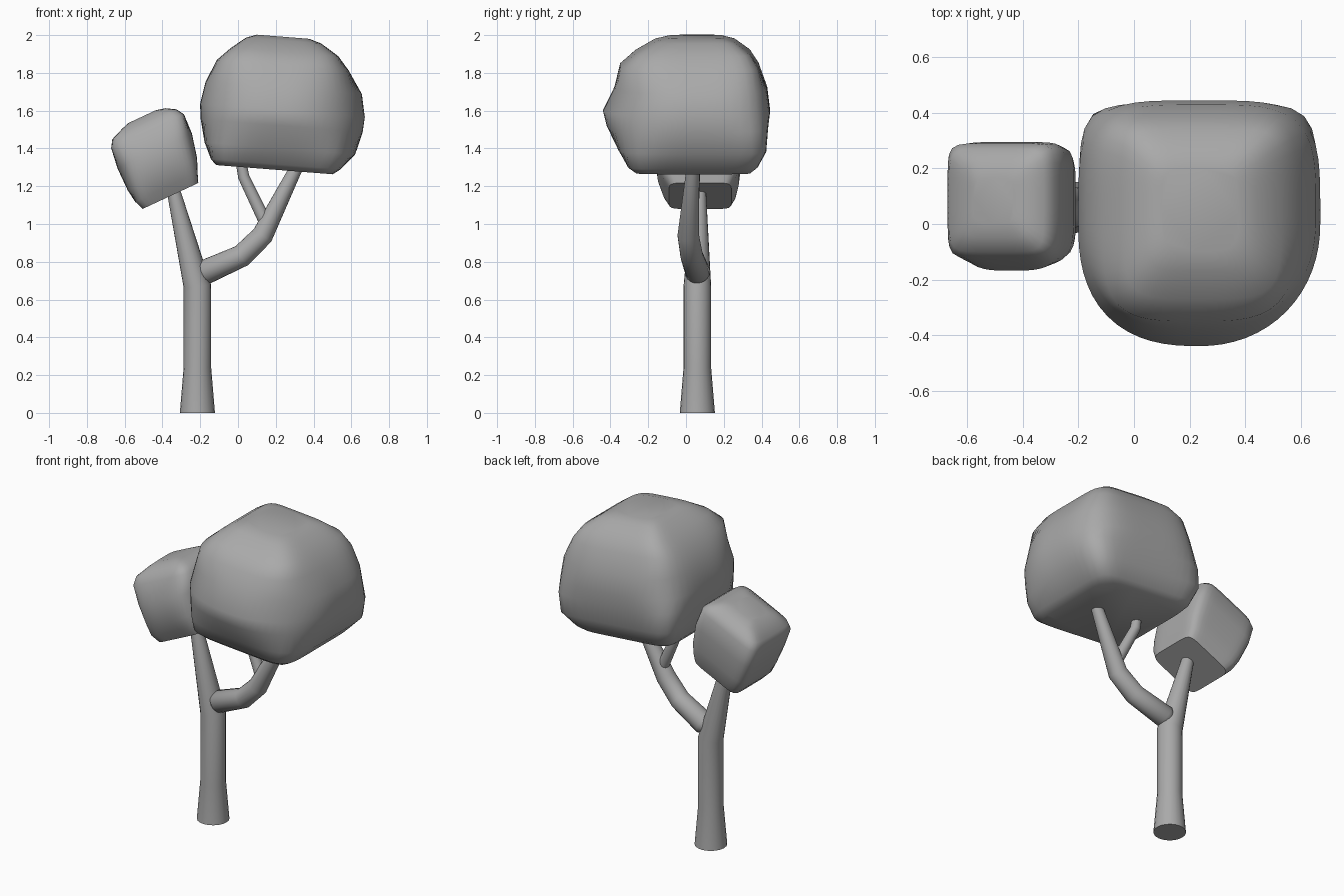
import bpy, bmesh, math
from mathutils import Vector, Matrix

cube = bpy.data.objects.get("Cube")
if cube:
    bpy.data.objects.remove(cube, do_unlink=True)

grey = bpy.data.materials.new("plain grey")
grey.use_nodes = True
colour = (0.4, 0.4, 0.4, 1)
grey.diffuse_color = colour
grey.node_tree.nodes["Principled BSDF"].inputs["Base Color"].default_value = colour


def finish(name, bm, angle):
    bmesh.ops.recalc_face_normals(bm, faces=bm.faces)
    mesh = bpy.data.meshes.new(name)
    bm.to_mesh(mesh)
    bm.free()
    mesh.materials.append(grey)
    obj = bpy.data.objects.new(name, mesh)
    bpy.context.collection.objects.link(obj)
    bpy.ops.object.select_all(action="DESELECT")
    obj.select_set(True)
    bpy.context.view_layer.objects.active = obj
    bpy.ops.object.shade_smooth_by_angle(angle=math.radians(angle))


def skin(bm, rings):
    """Join rings of points with quads and close both ends."""
    loops = [[bm.verts.new(p) for p in ring] for ring in rings]
    n = len(loops[0])
    for a, b in zip(loops, loops[1:]):
        for i in range(n):
            j = (i + 1) % n
            bm.faces.new((a[i], a[j], b[j], b[i]))
    bm.faces.new(loops[0][::-1])
    bm.faces.new(loops[-1])


def limb(name, path, sides=20):
    """Round tapered limb through (x, y, z, radius) points, mitred at bends."""
    pts = [Vector(p[:3]) for p in path]
    rings = []
    for i, p in enumerate(pts):
        before = (p - pts[i - 1]).normalized() if i else None
        after = (pts[i + 1] - p).normalized() if i < len(pts) - 1 else None
        tangent = ((before or after) + (after or before)).normalized()
        side = Vector((0, 1, 0)).cross(tangent).normalized()
        other = tangent.cross(side)
        angles = [math.tau * k / sides for k in range(sides)]
        rings.append([p + path[i][3] * (side * math.cos(a) + other * math.sin(a))
                      for a in angles])
    bm = bmesh.new()
    skin(bm, rings)
    finish(name, bm, 45)


def canopy(name, centre, tilt, rows, sides=64):
    """Rounded block, tilted about y, from rows of (z, left, right, front, back,
    then squareness of the front left, front right and back corners)."""
    rings = []
    for z, x0, x1, y0, y1, front_left, front_right, rear in rows:
        ring = []
        for k in range(sides):
            a = math.tau * k / sides
            c, s = math.cos(a), math.sin(a)
            n = rear if s > 0 else front_right if c > 0 else front_left
            r = (abs(c) ** n + abs(s) ** n) ** (-1 / n)
            ring.append(Vector(((x0 + x1) / 2 + r * c * (x1 - x0) / 2,
                                (y0 + y1) / 2 + r * s * (y1 - y0) / 2, z)))
        rings.append(ring)
    bm = bmesh.new()
    skin(bm, rings)
    place = Matrix.Translation(centre) @ Matrix.Rotation(math.radians(tilt), 4, "Y")
    bm.transform(place)
    finish(name, bm, 50)


# Trunk, flared at the foot and leaning into the small canopy
limb("trunk", [(-.215, .06, 0, .093), (-.215, .06, .24, .073),
               (-.215, .06, .67, .073), (-.34, .07, 1.17, .036),
               (-.37, .07, 1.28, .03)])

# Bent side branch and its twig
limb("branch", [(-.2, .065, .73, .045), (-.175, .062, .745, .066),
                (.02, .03, .832, .06), (.13, .012, .94, .057),
                (.295, .035, 1.27, .036), (.35, .04, 1.38, .03)])
limb("twig", [(.145, .02, 1.01, .034), (.03, .045, 1.25, .03), (.01, .045, 1.36, .027)])

# Large canopy
canopy("large_canopy", (.24, 0, 1.63), 4.5, [
    (-.345, -.33, .29, -.27, .345, 7, 8, 9),
    (-.315, -.36, .33, -.31, .38, 7, 7, 9),
    (-.23, -.40, .40, -.36, .425, 4, 3.5, 9),
    (-.11, -.43, .43, -.42, .435, 2.7, 2.3, 6),
    (-.03, -.44, .435, -.44, .445, 2.5, 2.1, 4.2),
    (.09, -.42, .41, -.38, .43, 2.9, 2.3, 4),
    (.21, -.37, .33, -.35, .385, 4, 3.4, 6),
    (.28, -.30, .27, -.27, .34, 5, 4.5, 7),
    (.34, -.225, .175, -.17, .26, 5, 5, 7),
    (.36, -.17, .11, -.1, .2, 4, 4, 5)])

# Small tilted canopy
canopy("small_canopy", (-.44, 0, 1.355), -25, [
    (-.222, -.175, .15, -.09, .24, 8, 8, 8),
    (-.17, -.195, .17, -.12, .265, 7, 7, 8),
    (-.1, -.205, .20, -.15, .28, 4, 4, 8),
    (.03, -.205, .23, -.168, .295, 3.5, 3.5, 8),
    (.14, -.19, .235, -.125, .29, 7, 7, 8),
    (.18, -.165, .21, -.1, .27, 7, 7, 7),
    (.21, -.09, .16, -.05, .22, 6, 6, 6),
    (.222, -.05, .11, .0, .17, 5, 5, 5)])
